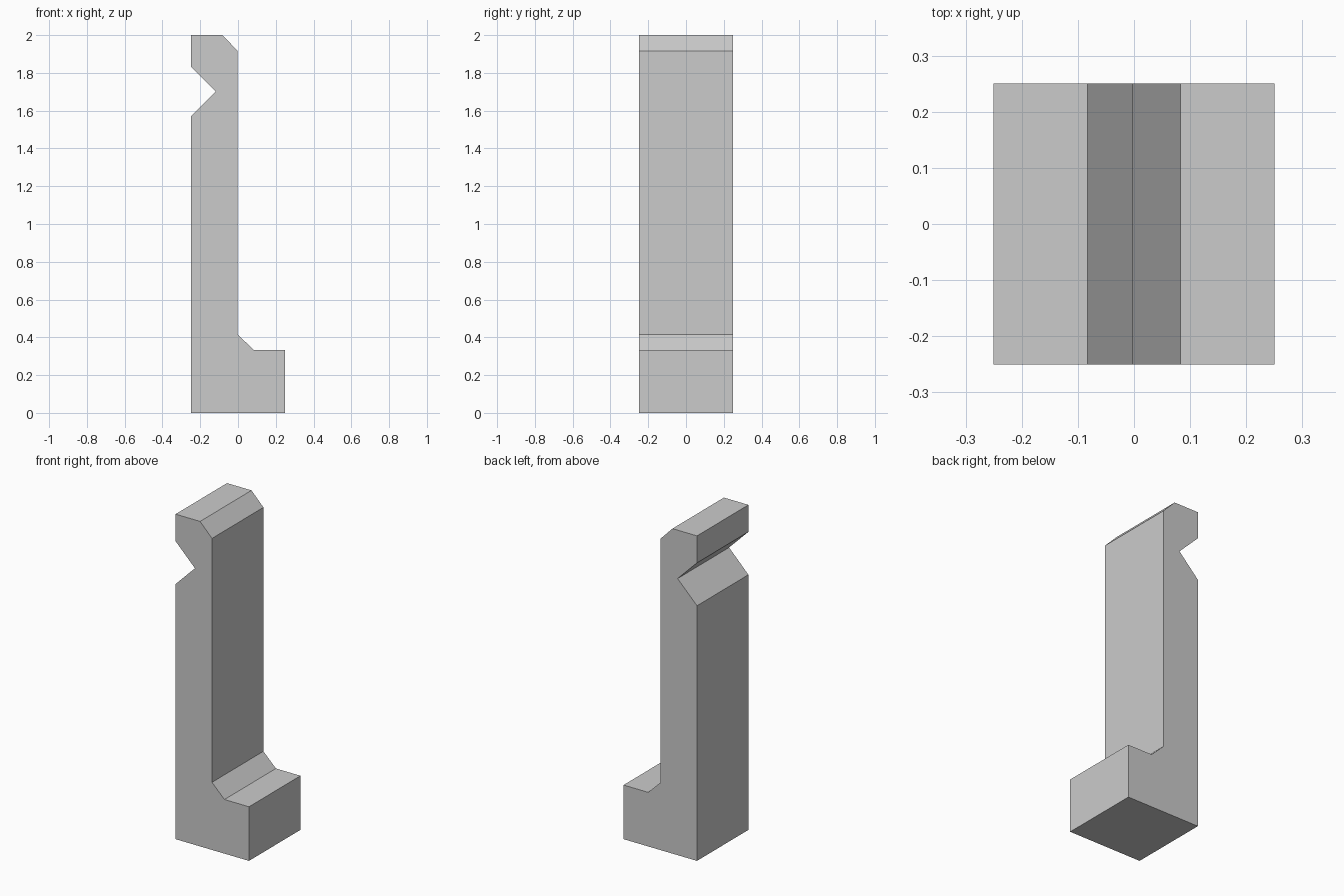
import bpy
import bmesh

default = bpy.data.objects.get("Cube")
if default:
    bpy.data.objects.remove(default, do_unlink=True)

# Plain grey material
grey = bpy.data.materials.new("grey")
grey.use_nodes = True
colour = (0.6, 0.6, 0.6, 1)
grey.diffuse_color = colour
grey.node_tree.nodes["Principled BSDF"].inputs["Base Color"].default_value = colour


def extrude_profile(name, profile, half_depth, material):
    """Extrude an x-z outline along y into a closed solid."""
    bm = bmesh.new()
    face = bm.faces.new([bm.verts.new((x, -half_depth, z)) for x, z in profile])
    result = bmesh.ops.extrude_face_region(bm, geom=[face])
    moved = [v for v in result["geom"] if isinstance(v, bmesh.types.BMVert)]
    bmesh.ops.translate(bm, verts=moved, vec=(0, 2 * half_depth, 0))
    bmesh.ops.recalc_face_normals(bm, faces=bm.faces)
    mesh = bpy.data.meshes.new(name)
    bm.to_mesh(mesh)
    bm.free()
    mesh.materials.append(material)
    obj = bpy.data.objects.new(name, mesh)
    bpy.context.collection.objects.link(obj)
    return obj


half = 0.25      # half width and half depth
bevel = 0.083    # top chamfer and foot fillet
foot = 0.333     # foot height
notch_z, notch_half, notch_depth = 1.702, 0.132, 0.132

# Footed post with a chamfered top and a V notch on its outer side
extrude_profile("notched_post", [
    (-half, 0), (half, 0), (half, foot),
    (bevel, foot), (-0.002, foot + bevel),
    (-0.002, 2 - bevel), (-bevel, 2), (-half, 2),
    (-half, notch_z + notch_half),
    (-half + notch_depth, notch_z),
    (-half, notch_z - notch_half),
], half, grey)
